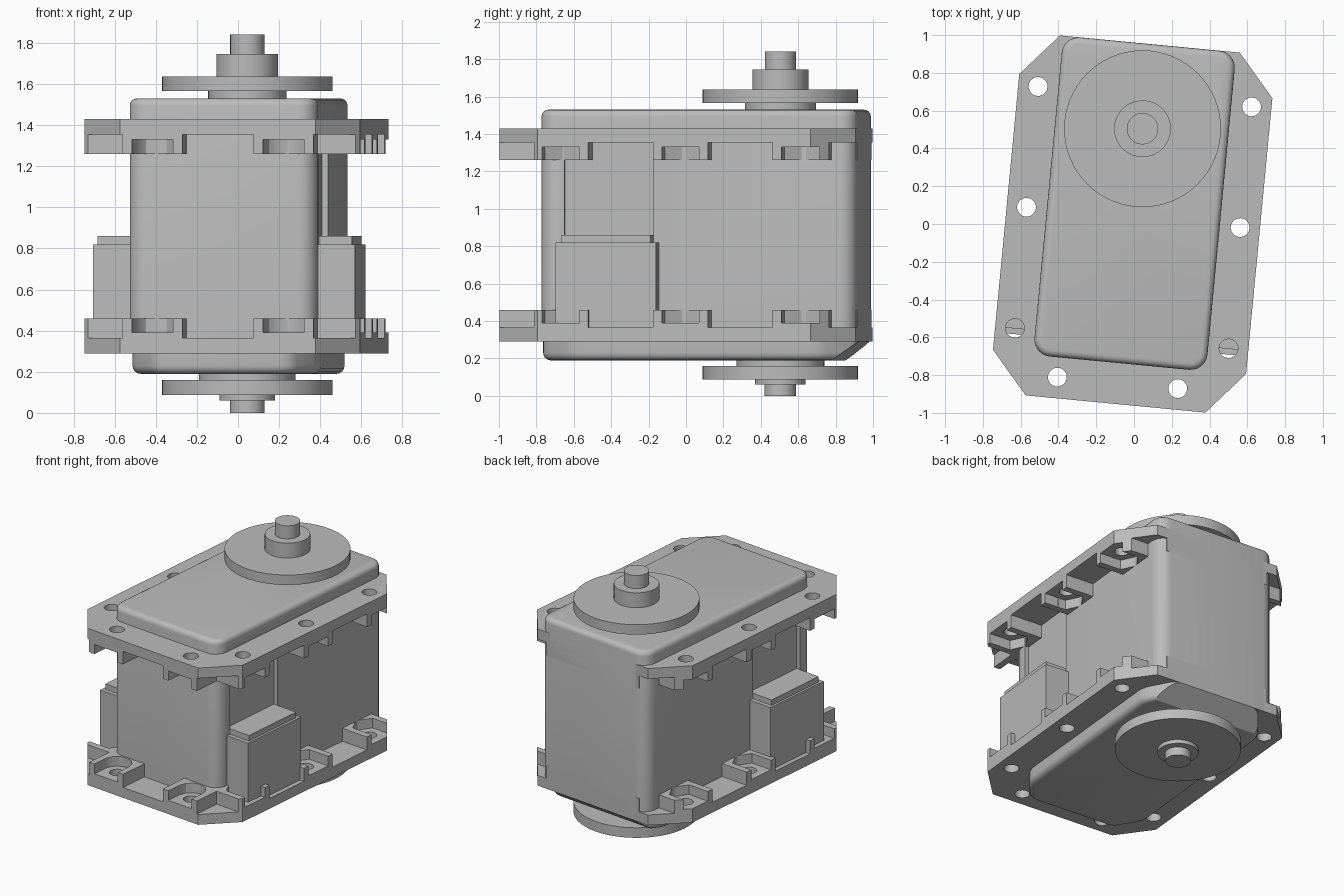
import bpy, bmesh, math
from mathutils import Matrix, Vector

if "Cube" in bpy.data.objects:
    bpy.data.objects.remove(bpy.data.objects["Cube"], do_unlink=True)

grey = bpy.data.materials.new("plain_grey")
grey.use_nodes = True
grey.diffuse_color = (0.5, 0.5, 0.5, 1)
grey.node_tree.nodes["Principled BSDF"].inputs["Base Color"].default_value = (0.5, 0.5, 0.5, 1)

# the whole unit is turned slightly about the vertical axis
PLACE = Matrix.Translation((-0.007, 0, 0)) @ Matrix.Rotation(math.radians(-5.45), 4, 'Z')
W, FRONT, BACK = 0.46, -0.74, 0.957      # case half width, front and back


def prism(points, z0, z1):
    bm = bmesh.new()
    z0, z1 = sorted((z0, z1))
    face = bm.faces.new([bm.verts.new((x, y, z0)) for x, y in points])
    up = bmesh.ops.extrude_face_region(bm, geom=[face])
    verts = [g for g in up["geom"] if isinstance(g, bmesh.types.BMVert)]
    bmesh.ops.translate(bm, vec=(0, 0, z1 - z0), verts=verts)
    bmesh.ops.recalc_face_normals(bm, faces=bm.faces)
    return bm


def box(x0, x1, y0, y1, z0, z1):
    x0, x1 = sorted((x0, x1))
    return prism([(x0, y0), (x1, y0), (x1, y1), (x0, y1)], z0, z1)


def disc(x, y, r, z0, z1, sides=48):
    ring = [2 * math.pi * i / sides for i in range(sides)]
    return prism([(x + r * math.cos(a), y + r * math.sin(a)) for a in ring], z0, z1)


def round_edges(bm, size, test, segments=5):
    edges = [e for e in bm.edges if test(*[v.co for v in e.verts])]
    bmesh.ops.bevel(bm, geom=edges, offset=size, segments=segments, profile=0.5,
                    affect='EDGES', clamp_overlap=True)


def upright(a, b):
    return abs(a.z - b.z) > 0.01


def at_height(z):
    return lambda a, b: abs(a.z - z) < 1e-4 and abs(b.z - z) < 1e-4


def make(name, bm):
    mesh = bpy.data.meshes.new(name)
    bm.to_mesh(mesh)
    bm.free()
    mesh.materials.append(grey)
    obj = bpy.data.objects.new(name, mesh)
    bpy.context.collection.objects.link(obj)
    return obj


def cut(obj, cutters):
    helpers = []
    for bm in cutters:
        helper = make("cutter", bm)
        helper.hide_render = True
        mod = obj.modifiers.new("cut", 'BOOLEAN')
        mod.operation, mod.solver, mod.object = 'DIFFERENCE', 'EXACT', helper
        helpers.append(helper)
    graph = bpy.context.evaluated_depsgraph_get()
    mesh = bpy.data.meshes.new_from_object(obj.evaluated_get(graph))
    obj.modifiers.clear()
    obj.data = mesh
    for helper in helpers:
        bpy.data.objects.remove(helper, do_unlink=True)


parts = []

# main case with rounded corners and a shallow recess on each side
bm = box(-W, W, FRONT, BACK, 0.29, 1.53)
round_edges(bm, 0.09, upright, 6)
round_edges(bm, 0.035, at_height(1.53), 4)
case = make("case", bm)
cut(case, [box(s * (W - 0.03), s * 0.6, -0.61, -0.13, 0.35, 1.40) for s in (-1, 1)])
parts.append(case)

# bottom cover: clipped corners, soft lower edge, sloping back
cx, fy, by = 0.33, -0.56, 0.76
bm = prism([(-cx, FRONT), (cx, FRONT), (W, fy), (W, by), (cx, BACK),
            (-cx, BACK), (-W, by), (-W, fy)], 0.19, 0.30)
round_edges(bm, 0.05, upright, 4)
round_edges(bm, 0.04, at_height(0.19), 4)
cutaway = bmesh.ops.bisect_plane(bm, geom=bm.verts[:] + bm.edges[:] + bm.faces[:],
                                 plane_co=(0, BACK, 0.29), plane_no=Vector((0, 0.11, -0.15)),
                                 clear_outer=True)
rim = [g for g in cutaway["geom_cut"] if isinstance(g, bmesh.types.BMEdge)]
bmesh.ops.holes_fill(bm, edges=rim)
bmesh.ops.recalc_face_normals(bm, faces=bm.faces)
parts.append(make("bottom_cover", bm))

# mounting flanges: thin plate with raised bosses, nut pockets and screw holes
HW, HL, KX, KY = 0.673, 0.957, 0.478, 0.733
outline = [(-KX, -HL), (KX, -HL), (HW, -KY), (HW, KY),
           (KX, HL), (-KX, HL), (-HW, KY), (-HW, -KY)]
SIDE_Y = (-0.608, 0.035, 0.677)
BOSS, NUT, HX, HY = 0.147, 0.1, 0.568, -0.845


def flange(name, base, d):
    obj = make(name, prism(outline, base, base + 0.17 * d))
    thin, floor, end = base + 0.075 * d, base + 0.10 * d, base + 0.3 * d
    low, high = base - 0.1 * d, base + 0.4 * d
    cutters = [box(-0.32 + BOSS, 0.32 - BOSS, -1.2, -0.7, thin, end)]
    for s in (-1, 1):
        # gaps between bosses
        for a, b in zip(SIDE_Y, SIDE_Y[1:]):
            cutters.append(box(s * 0.4, s * 0.8, a + BOSS, b - BOSS, thin, end))
        cutters.append(box(s * (0.32 + BOSS), s * 0.8, -1.2, SIDE_Y[0] - BOSS, thin, end))
        cutters.append(box(s * 0.4, s * 0.8, SIDE_Y[2] + BOSS, 1.2, thin, end))
        # nut pockets open outwards
        for y in SIDE_Y:
            cutters.append(box(s * HX, s * 0.8, y - NUT, y + NUT, floor, end))
            cutters.append(disc(s * HX, y, NUT * 1.15, floor, end, 6))
            cutters.append(disc(s * HX, y, 0.05, low, high, 24))
        x = s * 0.32
        cutters.append(box(x - NUT, x + NUT, -1.2, HY, floor, end))
        cutters.append(disc(x, HY, NUT, floor, end, 12))
        cutters.append(disc(x, HY, 0.05, low, high, 24))
    cut(obj, cutters)
    parts.append(obj)


flange("lower_flange", 0.29, 1)
flange("upper_flange", 1.43, -1)

# connector housings on both sides
for s, side in ((1, "left"), (-1, "right")):
    parts.append(make(side + "_connector", box(s * 0.4, s * 0.64, -0.64, -0.10, 0.36, 0.82)))
    parts.append(make(side + "_connector_cap", box(s * 0.4, s * 0.622, -0.61, -0.13, 0.81, 0.86)))

# output horns and shafts
for name, r, z0, z1 in (("top_collar", 0.19, 1.52, 1.57), ("top_horn", 0.415, 1.565, 1.637),
                        ("top_hub", 0.15, 1.63, 1.745), ("top_shaft", 0.083, 1.74, 1.84),
                        ("bottom_collar", 0.235, 0.15, 0.20), ("bottom_horn", 0.415, 0.087, 0.16),
                        ("bottom_hub", 0.135, 0.06, 0.09), ("bottom_shaft", 0.085, 0, 0.07)):
    parts.append(make(name, disc(0.004, 0.507, r, z0, z1, 64)))

# place and shade
for obj in bpy.context.selected_objects:
    obj.select_set(False)
for obj in parts:
    obj.data.transform(PLACE)
    obj.select_set(True)
bpy.context.view_layer.objects.active = parts[0]
bpy.ops.object.shade_smooth_by_angle(angle=math.radians(30))
